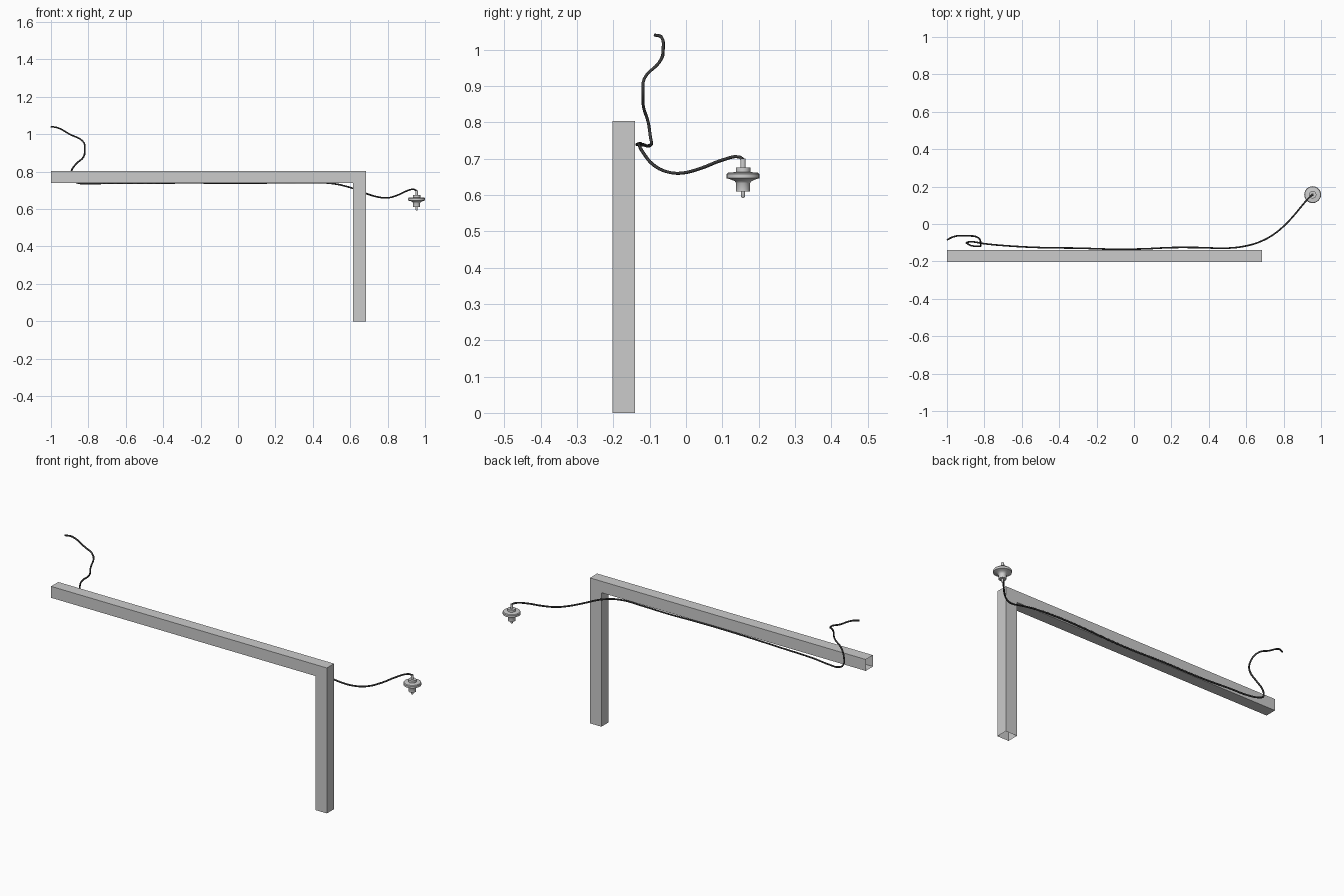
import bpy, bmesh, math

if "Cube" in bpy.data.objects:
    bpy.data.objects.remove(bpy.data.objects["Cube"])


def material(name, rgb):
    m = bpy.data.materials.new(name)
    m.diffuse_color = (*rgb, 1)
    m.use_nodes = True
    m.node_tree.nodes["Principled BSDF"].inputs["Base Color"].default_value = m.diffuse_color
    return m


GREY = material("painted grey", (0.6, 0.6, 0.6))
CERAMIC = material("ceramic grey", (0.62, 0.62, 0.62))
DARK = material("cable black", (0.05, 0.05, 0.05))


def add_mesh(name, bm, mat):
    me = bpy.data.meshes.new(name)
    bm.to_mesh(me)
    bm.free()
    ob = bpy.data.objects.new(name, me)
    bpy.context.collection.objects.link(ob)
    me.materials.append(mat)
    return ob


def smooth(ob, angle):
    bpy.ops.object.select_all(action='DESELECT')
    ob.select_set(True)
    bpy.context.view_layer.objects.active = ob
    bpy.ops.object.shade_smooth_by_angle(angle=math.radians(angle))


# L-shaped bracket: square tube, open at the beam end and the foot
bm = bmesh.new()
outline = [(-1, 0.74), (0.615, 0.74), (0.615, 0), (0.685, 0), (0.685, 0.803), (-1, 0.803)]
OPEN_SIDES = (2, 5)
front = [bm.verts.new((x, -0.203, z)) for x, z in outline]
back = [bm.verts.new((x, -0.14, z)) for x, z in outline]
# beam and post faces meet in a mitre at the corner
for ring, flip in ((front, False), (back, True)):
    for quad in ((0, 1, 4, 5), (1, 2, 3, 4)):
        vs = [ring[i] for i in quad]
        bm.faces.new(vs[::-1] if flip else vs)
for i in range(6):
    if i not in OPEN_SIDES:
        j = (i + 1) % 6
        bm.faces.new((front[j], front[i], back[i], back[j]))
add_mesh("bracket", bm, GREY)

# Cable: curls down to the beam, runs along its back, swings out to the insulator
path = [
    (-1, -0.085, 1.04), (-0.965, -0.068, 1.035), (-0.9, -0.063, 1.0),
    (-0.83, -0.075, 0.963), (-0.82, -0.115, 0.92), (-0.825, -0.118, 0.88),
    (-0.865, -0.117, 0.842), (-0.892, -0.104, 0.80), (-0.892, -0.098, 0.76),
    (-0.865, -0.095, 0.742), (-0.81, -0.104, 0.735), (-0.7, -0.115, 0.738),
    (-0.5, -0.126, 0.737), (-0.3, -0.129, 0.74), (-0.1, -0.135, 0.739),
    (0.05, -0.133, 0.739), (0.2, -0.126, 0.74), (0.35, -0.126, 0.742),
    (0.5, -0.129, 0.737), (0.6, -0.117, 0.715), (0.685, -0.09, 0.683),
    (0.75, -0.053, 0.664), (0.8, -0.012, 0.66), (0.85, 0.04, 0.673),
    (0.9, 0.1, 0.696), (0.94, 0.145, 0.705), (0.955, 0.157, 0.698),
]
cu = bpy.data.curves.new("cable", 'CURVE')
cu.dimensions = '3D'
cu.resolution_u = 4
cu.bevel_depth = 0.0045
cu.bevel_resolution = 1
cu.use_fill_caps = True
sp = cu.splines.new('BEZIER')
sp.bezier_points.add(len(path) - 1)
for p, co in zip(sp.bezier_points, path):
    p.co = co
    p.handle_left_type = p.handle_right_type = 'AUTO'
cu.materials.append(DARK)
cable = bpy.data.objects.new("cable", cu)
bpy.context.collection.objects.link(cable)
bpy.context.view_layer.objects.active = cable
cable.select_set(True)
bpy.ops.object.convert(target='MESH')
smooth(bpy.context.view_layer.objects.active, 70)


# Insulator: turned profile of pin, body, wide disc, cap and neck
def lathe(name, profile, cx, cy, mat, n=24):
    bm = bmesh.new()
    vs = [bm.verts.new((cx + r, cy, z)) for r, z in profile]
    es = [bm.edges.new(pair) for pair in zip(vs, vs[1:])]
    bmesh.ops.spin(bm, geom=vs + es, cent=(cx, cy, 0), axis=(0, 0, 1),
                   angle=2 * math.pi, steps=n, use_merge=True)
    bmesh.ops.remove_doubles(bm, verts=bm.verts, dist=1e-5)
    bmesh.ops.recalc_face_normals(bm, faces=bm.faces)
    smooth(add_mesh(name, bm, mat), 35)


lathe("insulator", [
    (0, 0.592), (0.004, 0.593), (0.006, 0.597), (0.006, 0.61), (0.019, 0.61),
    (0.019, 0.632), (0.023, 0.638), (0.032, 0.642), (0.045, 0.646), (0.045, 0.657),
    (0.042, 0.661), (0.02, 0.663), (0.02, 0.676), (0.007, 0.676), (0.007, 0.70), (0, 0.70),
], 0.955, 0.157, CERAMIC)
